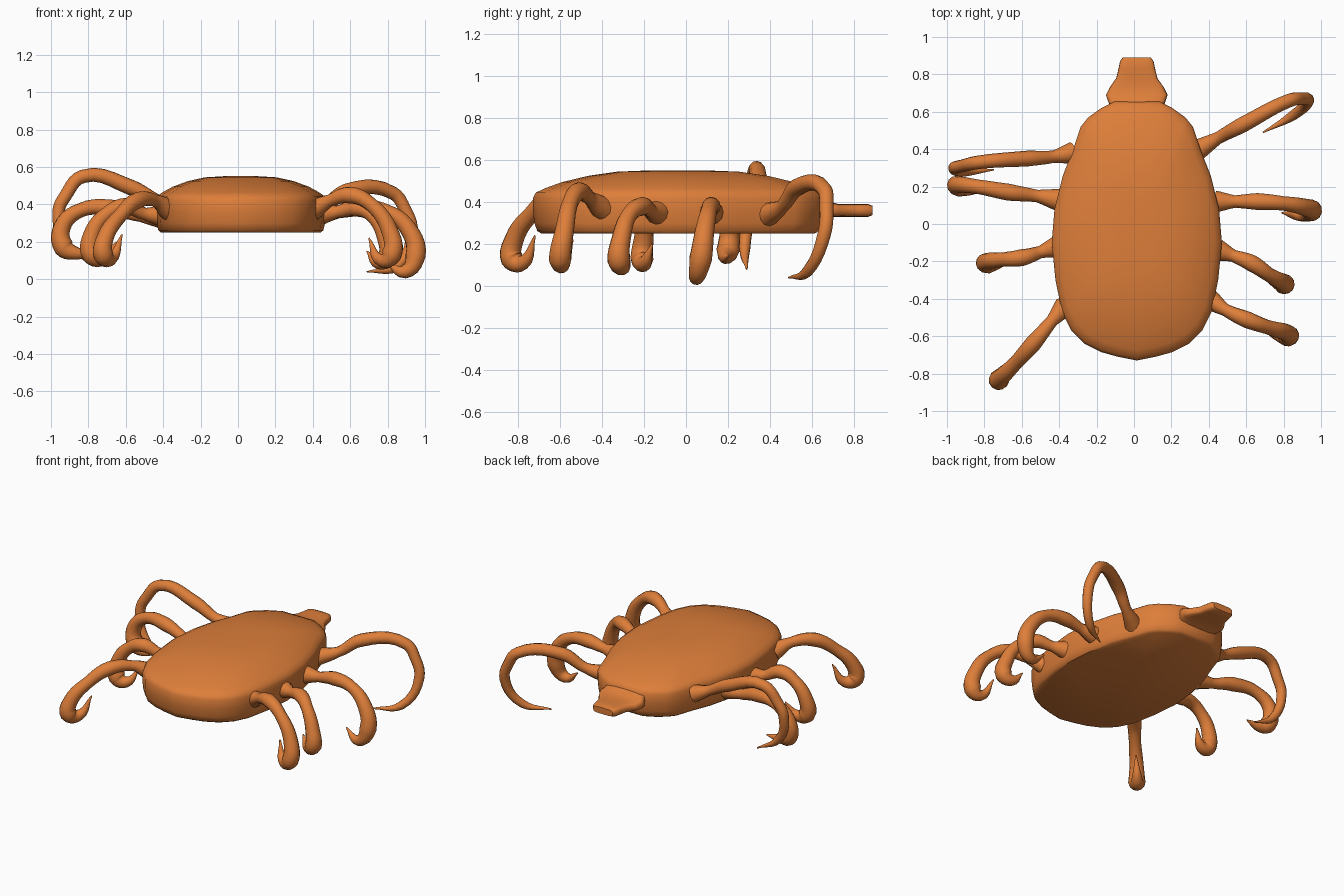
import bpy, bmesh
from math import sin, cos, pi, radians, copysign

if "Cube" in bpy.data.objects:
    bpy.data.objects.remove(bpy.data.objects["Cube"])

# One warm orange shell colour for every part
shell = bpy.data.materials.new("orange_shell")
shell.use_nodes = True
COLOUR = (0.73, 0.21, 0.042, 1)
shell.diffuse_color = COLOUR
shell.node_tree.nodes["Principled BSDF"].inputs["Base Color"].default_value = COLOUR

CENTRE_X = 0.015


def finish(name, mesh, angle):
    """Link a mesh, colour it and shade it smooth up to an angle."""
    mesh.materials.clear()
    mesh.materials.append(shell)
    part = bpy.data.objects.new(name, mesh)
    bpy.context.collection.objects.link(part)
    bpy.ops.object.select_all(action="DESELECT")
    part.select_set(True)
    bpy.context.view_layer.objects.active = part
    bpy.ops.object.shade_smooth_by_angle(angle=radians(angle))
    return part


def loft(name, rings, angle=40):
    """Skin a row of equal closed rings and cap both ends."""
    bm = bmesh.new()
    loops = [[bm.verts.new(p) for p in ring] for ring in rings]
    n = len(loops[0])
    for a, b in zip(loops, loops[1:]):
        for i in range(n):
            j = (i + 1) % n
            bm.faces.new((a[i], a[j], b[j], b[i]))
    bm.faces.new(loops[0])
    bm.faces.new(loops[-1])
    bmesh.ops.recalc_face_normals(bm, faces=bm.faces)
    mesh = bpy.data.meshes.new(name)
    bm.to_mesh(mesh)
    bm.free()
    return finish(name, mesh, angle)


# Body: half outline mirrored, then stacked in shrinking layers
half = [(.1, -.71), (.19, -.685), (.28, -.64), (.35, -.57), (.4, -.47),
        (.435, -.3), (.455, -.1), (.44, .08), (.395, .26), (.34, .4),
        (.3, .52), (.26, .57), (.19, .62), (.12, .655)]
outline = [(0, -.73)] + half + [(-x, y) for x, y in reversed(half)]
MID_Y = -.04
layers = [(.94, .25), (.97, .262), (.99, .3), (1, .36), (1, .42), (.98, .445),
          (.92, .465), (.8, .495), (.62, .525), (.42, .545), (.2, .551)]
loft("body", [[(CENTRE_X + x * s, MID_Y + (y - MID_Y) * s, z)
               for x, y in outline] for s, z in layers])

# Head: rounded flat sections running forward out of the body
sections = [(.52, .17, .3, .46), (.62, .14, .31, .44), (.66, .155, .32, .42),
            (.69, .165, .33, .4), (.73, .145, .33, .39), (.78, .11, .33, .39),
            (.83, .098, .33, .39), (.87, .09, .33, .39), (.89, .075, .338, .382)]


def rounded(v):
    return copysign(abs(v) ** 0.5, v)


def head_ring(y, width, low, high):
    angles = [2 * pi * i / 20 for i in range(20)]
    return [(CENTRE_X + width * rounded(cos(a)), y,
             (low + high) / 2 + (high - low) / 2 * rounded(sin(a))) for a in angles]


loft("head", [head_ring(*s) for s in sections], 50)

# Legs: hip, neck, thigh, knee, shin, heel, claw base, claw tip
CLUB = (.058, .033, .045, .038, .046, .055, .036, .004)
SLIM = (.058, .033, .042, .036, .034, .033, .027, .004)


def leg(name, thickness, *joints):
    """Tapered tube through joints given in hundredths of a unit."""
    curve = bpy.data.curves.new(name, "CURVE")
    curve.dimensions = "3D"
    curve.bevel_depth = 1
    curve.bevel_resolution = 4
    curve.resolution_u = 5
    curve.use_fill_caps = True
    spline = curve.splines.new("BEZIER")
    spline.bezier_points.add(len(joints) - 1)
    for point, joint, radius in zip(spline.bezier_points, joints, thickness):
        point.co = [c / 100 for c in joint]
        point.radius = radius
        point.handle_left_type = point.handle_right_type = "AUTO"
    guide = bpy.data.objects.new(name + "_guide", curve)
    bpy.context.collection.objects.link(guide)
    bpy.context.view_layer.update()
    graph = bpy.context.evaluated_depsgraph_get()
    mesh = bpy.data.meshes.new_from_object(guide.evaluated_get(graph))
    bpy.data.objects.remove(guide)
    finish(name, mesh, 60)


leg("front_left_leg", SLIM, (33, 39, 34), (45, 46, 38), (58, 53, 47), (83, 66, 46),
    (89, 67, 38), (93, 66, 25), (85, 58, 7), (69, 49, 4))
leg("second_left_leg", CLUB, (44, 12, 35), (54, 12, 36), (66, 12, 38), (80, 11, 36),
    (91, 9, 27), (95, 7, 13), (89, 5, 4), (79, 6, 10))
leg("third_left_leg", CLUB, (45, -14, 35), (53, -17, 36), (63, -21, 38), (72, -27, 34),
    (79, -31, 22), (80, -32, 12), (75, -30, 9), (69, -27, 15))
leg("rear_left_leg", CLUB, (40, -40, 37), (49, -46, 42), (60, -51, 45), (71, -55, 40),
    (81, -58, 26), (82, -60, 13), (77, -59, 10), (70, -54, 22))
leg("front_right_leg", SLIM, (-33, 38, 38), (-43, 36, 42), (-57, 35, 49), (-83, 33, 55),
    (-92, 31, 45), (-96, 30, 36), (-91, 28, 18), (-75, 29, 8))
leg("second_right_leg", CLUB, (-41, 13, 33), (-52, 15, 34), (-67, 17, 38), (-84, 20, 37),
    (-94, 21, 28), (-93, 20, 17), (-87, 19, 14), (-76, 20, 14))
leg("third_right_leg", CLUB, (-41, -12, 34), (-50, -15, 35), (-60, -18, 39), (-70, -19, 35),
    (-78, -20, 24), (-78, -21, 13), (-72, -20, 11), (-65, -16, 20))
leg("rear_right_leg", CLUB, (-37, -44, 37), (-44, -52, 42), (-54, -64, 42), (-63, -74, 34),
    (-71, -82, 22), (-72, -83, 13), (-68, -78, 11), (-62, -72, 24))
